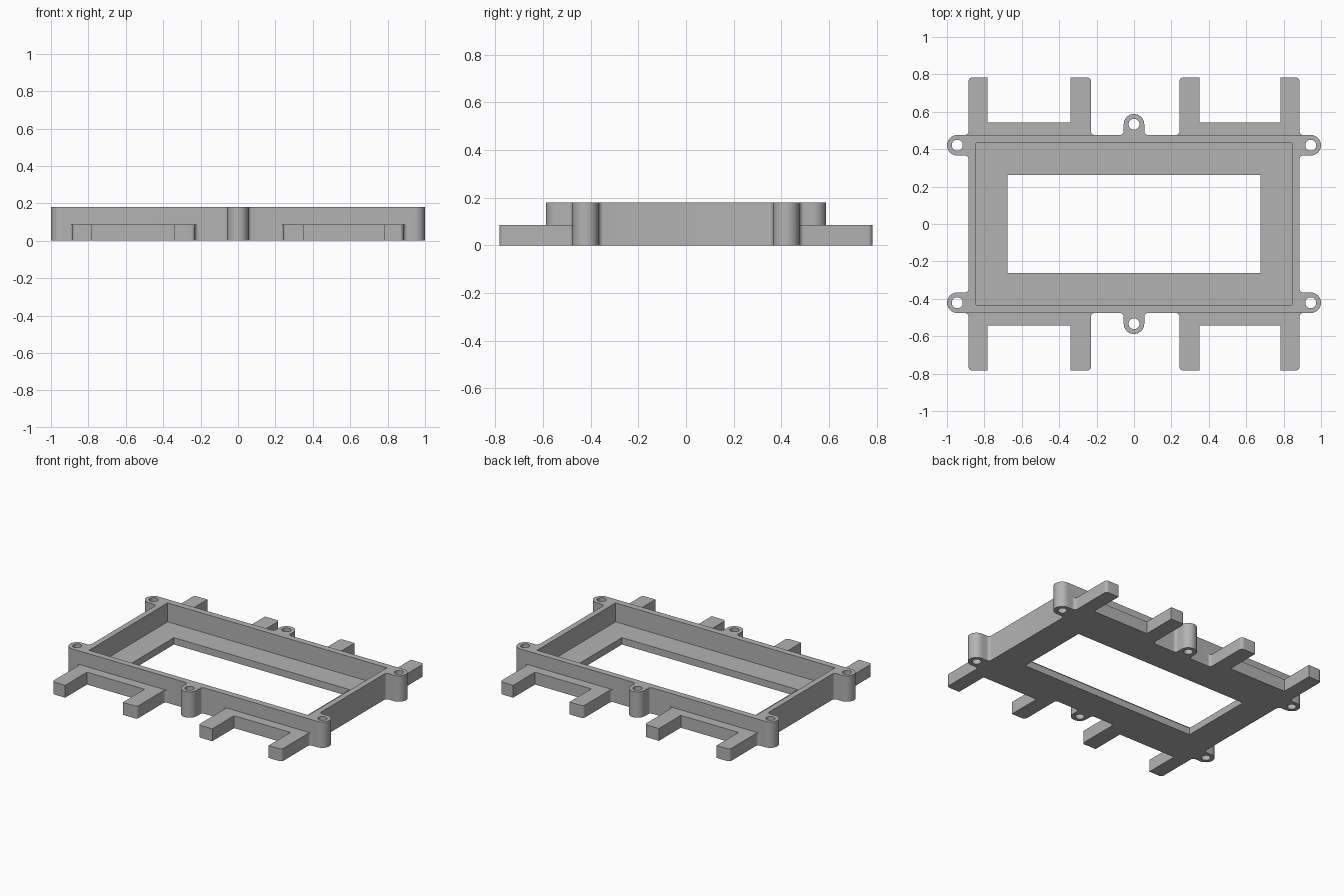
import bpy
import bmesh
import math
from mathutils import Vector

cube = bpy.data.objects.get("Cube")
if cube:
    bpy.data.objects.remove(cube, do_unlink=True)

HEIGHT = 0.18
ARM_HEIGHT = 0.086
FLOOR = 0.048
WALL_X, WALL_Y = 0.885, 0.476
LUG_R, HOLE_R = 0.055, 0.029
FILLET = 0.02

grey = bpy.data.materials.new("plain grey")
grey.use_nodes = True
colour = (0.45, 0.45, 0.45, 1)
grey.diffuse_color = colour
grey.node_tree.nodes["Principled BSDF"].inputs["Base Color"].default_value = colour


def rounded(corners, steps=8):
    """Round each (x, y, radius) corner of a closed outline."""
    points = []
    for i, (x, y, r) in enumerate(corners):
        p = Vector((x, y))
        if r == 0:
            points.append(p)
            continue
        a = (Vector(corners[i - 1][:2]) - p).normalized()
        b = (Vector(corners[(i + 1) % len(corners)][:2]) - p).normalized()
        centre = p + (a + b) * r
        for k in range(steps + 1):
            t = k / steps * math.pi / 2
            points.append(centre - b * r * math.cos(t) - a * r * math.sin(t))
    return points


def prism(name, points, z0, z1):
    """Extrude a flat outline from z0 to z1."""
    bm = bmesh.new()
    verts = [bm.verts.new((p[0], p[1], z0)) for p in points]
    bmesh.ops.remove_doubles(bm, verts=verts, dist=1e-5)
    face = bm.faces.new([v for v in verts if v.is_valid])
    top = bmesh.ops.extrude_face_region(bm, geom=[face])
    moved = [g for g in top["geom"] if isinstance(g, bmesh.types.BMVert)]
    bmesh.ops.translate(bm, verts=moved, vec=(0, 0, z1 - z0))
    bmesh.ops.recalc_face_normals(bm, faces=bm.faces)
    mesh = bpy.data.meshes.new(name)
    bm.to_mesh(mesh)
    bm.free()
    mesh.materials.append(grey)
    obj = bpy.data.objects.new(name, mesh)
    bpy.context.collection.objects.link(obj)
    return obj


def rectangle(x, y):
    return [(-x, -y), (x, -y), (x, y), (-x, y)]


def combine(target, tool, operation):
    """Apply a boolean and discard the tool."""
    mod = target.modifiers.new(operation, "BOOLEAN")
    mod.operation, mod.solver, mod.object = operation, "EXACT", tool
    bpy.context.view_layer.objects.active = target
    bpy.ops.object.modifier_apply(modifier=mod.name)
    bpy.data.objects.remove(tool, do_unlink=True)


# Frame outline with corner lugs and middle lugs, mirrored from one quarter
LOW, TIP = WALL_Y - 2 * LUG_R, 0.588
quarter = [(WALL_X, LOW, FILLET), (1, LOW, LUG_R), (1, WALL_Y, LUG_R),
           (LUG_R, WALL_Y, FILLET), (LUG_R, TIP, LUG_R)]
half = quarter + [(-x, y, r) for x, y, r in reversed(quarter)]
outline = half + [(x, -y, r) for x, y, r in reversed(half)]
# order the mirrored half so that the loop continues round the front
outline = half + [(-x, -y, r) for x, y, r in half]
frame = prism("mounting_frame", rounded(outline), 0, HEIGHT)

# Two-pronged low brackets on the front and back
END, BASE, ROOT = 0.783, 0.543, 0.45
for side, x0, x1 in ((1, 0.243, 0.35), (-1, 0.23, 0.34)):
    x2, x3 = 0.784, WALL_X
    bracket = [(x0 - 0.03, ROOT, 0), (x0 - 0.03, WALL_Y, 0), (x0, WALL_Y, FILLET),
               (x0, END, FILLET), (x1, END, 0), (x1, BASE, 0), (x2, BASE, 0),
               (x2, END, 0), (x3, END, FILLET), (x3, WALL_Y, FILLET),
               (x3 + 0.03, WALL_Y, 0), (x3 + 0.03, ROOT, 0)]
    for end in (1, -1):
        pts = [(side * p.x, end * p.y) for p in rounded(bracket)]
        combine(frame, prism("bracket", pts, 0, ARM_HEIGHT), "UNION")

# Recessed tray and window opening
combine(frame, prism("tray_cutter", rectangle(0.845, 0.432), FLOOR, 0.3), "DIFFERENCE")
combine(frame, prism("window_cutter", rectangle(0.677, 0.262), -0.1, 0.3), "DIFFERENCE")

# Screw holes through the lugs
LUG_X, LUG_Y, MID_Y = 1 - LUG_R, WALL_Y - LUG_R, TIP - LUG_R
for x, y in ((LUG_X, LUG_Y), (-LUG_X, LUG_Y), (LUG_X, -LUG_Y), (-LUG_X, -LUG_Y),
             (0, MID_Y), (0, -MID_Y)):
    circle = [(x + HOLE_R * math.cos(k * math.pi / 16),
               y + HOLE_R * math.sin(k * math.pi / 16)) for k in range(32)]
    combine(frame, prism("hole_cutter", circle, -0.1, 0.3), "DIFFERENCE")

# Smooth the rounded corners and keep the edges sharp
bpy.ops.object.select_all(action="DESELECT")
frame.select_set(True)
bpy.context.view_layer.objects.active = frame
bpy.ops.object.shade_smooth_by_angle(angle=math.radians(30))
